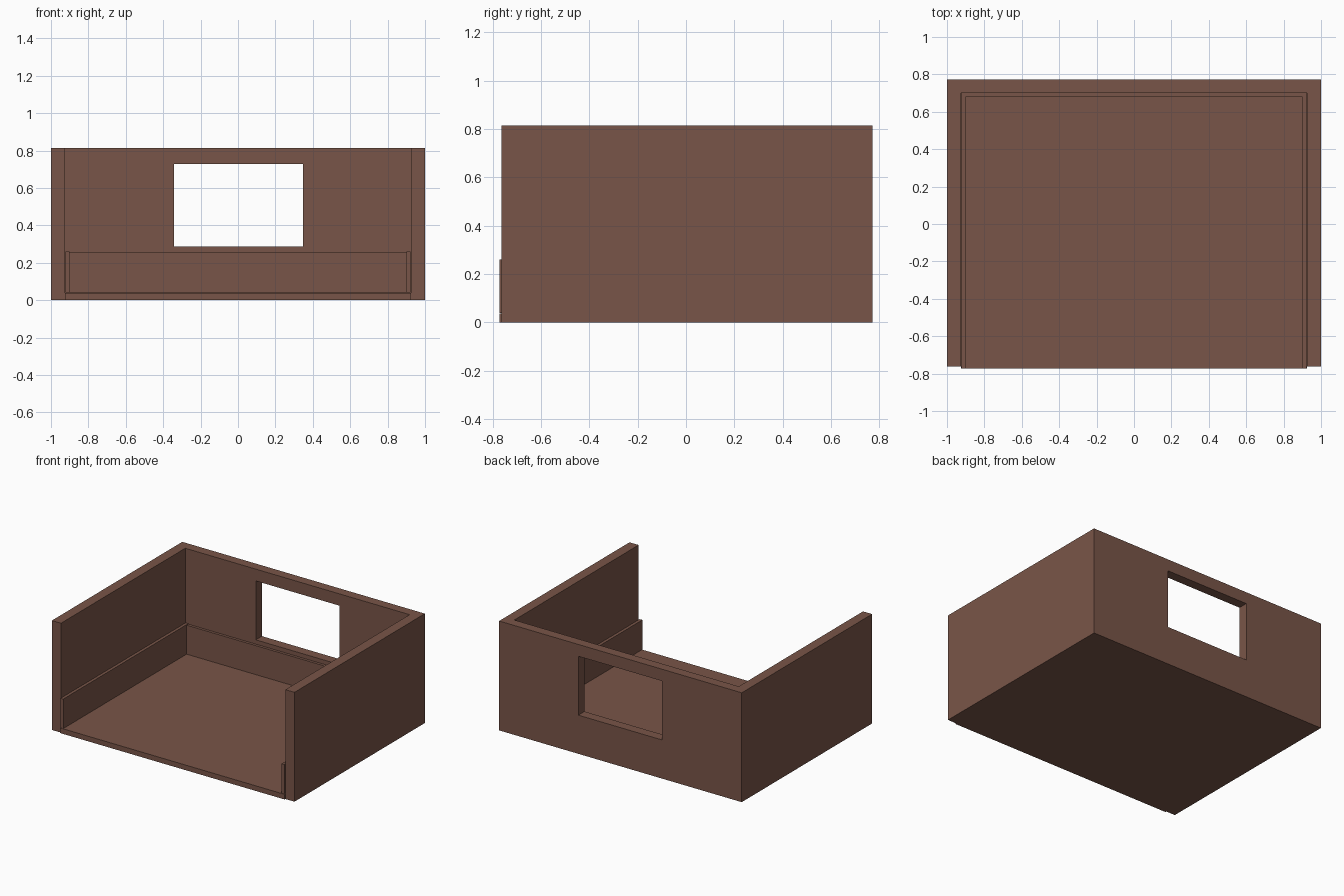
import bpy, bmesh

if "Cube" in bpy.data.objects:
    bpy.data.objects.remove(bpy.data.objects["Cube"])

brown = bpy.data.materials.new("brown")
brown.diffuse_color = (0.191, 0.091, 0.065, 1)
brown.use_nodes = True
brown.node_tree.nodes["Principled BSDF"].inputs["Base Color"].default_value = brown.diffuse_color


def finish(name, bm):
    bmesh.ops.recalc_face_normals(bm, faces=bm.faces)
    me = bpy.data.meshes.new(name)
    bm.to_mesh(me)
    bm.free()
    me.materials.append(brown)
    ob = bpy.data.objects.new(name, me)
    bpy.context.collection.objects.link(ob)
    return ob


def box(name, x0, x1, y0, y1, z0, z1):
    bm = bmesh.new()
    bmesh.ops.create_cube(bm, size=1)
    for v in bm.verts:
        v.co.x = x1 if v.co.x > 0 else x0
        v.co.y = y1 if v.co.y > 0 else y0
        v.co.z = z1 if v.co.z > 0 else z0
    return finish(name, bm)


def rect(x0, x1, z0, z1):
    return [(x0, z0), (x1, z0), (x1, z1), (x0, z1)]


H, IN, BACK, INNER = 0.815, 0.925, 0.772, 0.70

# Back wall: a rectangular ring around the window, given thickness
bm = bmesh.new()
outer = [bm.verts.new((x, INNER, z)) for x, z in rect(-1, 1, 0, H)]
inner = [bm.verts.new((x, INNER, z)) for x, z in rect(-0.343, 0.347, 0.288, 0.727)]
ring = [bm.faces.new((outer[i], outer[(i + 1) % 4], inner[(i + 1) % 4], inner[i]))
        for i in range(4)]
ext = bmesh.ops.extrude_face_region(bm, geom=ring, use_keep_orig=True)
moved = [g for g in ext["geom"] if isinstance(g, bmesh.types.BMVert)]
bmesh.ops.translate(bm, verts=moved, vec=(0, BACK - INNER, 0))
finish("back_wall", bm)

# Side walls and side skirting boards
for side, s in (("left", -1), ("right", 1)):
    a, b = sorted((s * IN, s * 1.0))
    box(side + "_wall", a, b, -0.763, INNER, 0, H)
    a, b = sorted((s * 0.90, s * 0.922))
    box(side + "_skirting", a, b, -0.772, INNER, 0.04, 0.26)

# Back skirting board
box("back_skirting", -0.90, 0.90, 0.68, INNER, 0.04, 0.256)

# Floor slab, slightly proud of the wall ends at the front
box("floor", -IN, IN, -0.772, INNER, 0, 0.038)
